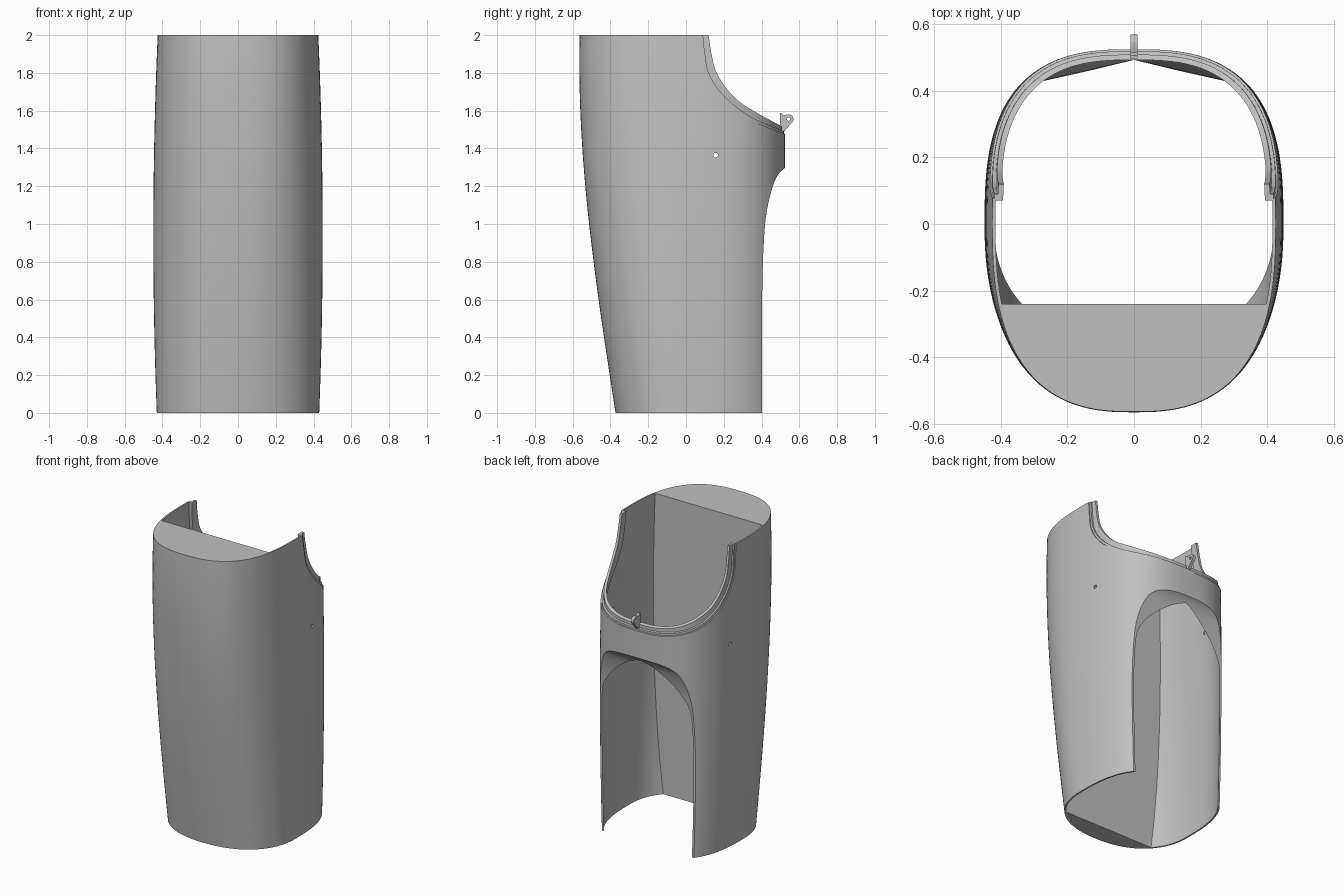
import bpy, bmesh, math
from mathutils import Vector

if "Cube" in bpy.data.objects:
    bpy.data.objects.remove(bpy.data.objects["Cube"])

grey = bpy.data.materials.new("neutral_grey")
grey.use_nodes = True
colour = (0.53, 0.53, 0.53, 1)
grey.diffuse_color = colour
grey.node_tree.nodes["Principled BSDF"].inputs["Base Color"].default_value = colour

SEGMENTS = 144
WALL = 0.01
BULKHEAD_Y = -0.24


def make_object(name, bm):
    bmesh.ops.recalc_face_normals(bm, faces=bm.faces)
    mesh = bpy.data.meshes.new(name)
    bm.to_mesh(mesh)
    bm.free()
    mesh.materials.append(grey)
    obj = bpy.data.objects.new(name, mesh)
    bpy.context.collection.objects.link(obj)
    return obj


def section(z, inset, gusset):
    """Rounded plan outline, squarer at the back and towards the top."""
    half_width = 0.43 + 0.039 * z - 0.0207 * z * z - inset
    front = 0.373 + 0.155 * z - 0.015 * z ** 3 - inset
    back = 0.524 - inset
    points = []
    for i in range(SEGMENTS):
        t = 2 * math.pi * i / SEGMENTS
        c, s = math.cos(t), math.sin(t)
        power = 2 / (2.8 if s > 0 else 2.25 + 0.18 * z)
        x = math.copysign(abs(c) ** power, c) * half_width
        y = math.copysign(abs(s) ** power, s) * (back if s > 0 else front)
        # flat gussets meet in a shallow vee behind the arch and fade out upwards
        if gusset:
            y = min(y, 0.49 - 0.225 * abs(x) + 0.25 * max(0, z - 1.27))
        points.append((x, y, z))
    return points


def loft(name, inset, z0, z1, gusset=False, clip=False):
    bm = bmesh.new()
    steps = 30
    rings = []
    for k in range(steps + 1):
        z = z0 + (z1 - z0) * k / steps
        rings.append([bm.verts.new(p) for p in section(z, inset, gusset)])
    for low, high in zip(rings, rings[1:]):
        for i in range(SEGMENTS):
            j = (i + 1) % SEGMENTS
            bm.faces.new((low[i], low[j], high[j], high[i]))
    bm.faces.new(rings[0][::-1])
    bm.faces.new(rings[-1])
    if clip:
        cut = bmesh.ops.bisect_plane(
            bm, geom=bm.verts[:] + bm.edges[:] + bm.faces[:],
            plane_co=(0, BULKHEAD_Y, 0), plane_no=(0, -1, 0), clear_outer=True)
        edges = [e for e in cut["geom_cut"] if isinstance(e, bmesh.types.BMEdge)]
        bmesh.ops.contextual_create(bm, geom=edges)
    return make_object(name, bm)


def prism(name, outline, half):
    """Extrude a side outline of (y, z) points across x."""
    bm = bmesh.new()
    face = bm.faces.new([bm.verts.new((-half, y, z)) for y, z in outline])
    moved = bmesh.ops.extrude_face_region(bm, geom=[face])["geom"]
    verts = [v for v in moved if isinstance(v, bmesh.types.BMVert)]
    bmesh.ops.translate(bm, verts=verts, vec=(2 * half, 0, 0))
    return make_object(name, bm)


def circle(y, z, radius, start=0, end=360, count=20):
    angles = [math.radians(start + (end - start) * i / count)
              for i in range(count + (end - start < 360))]
    return [(y + radius * math.cos(a), z + radius * math.sin(a)) for a in angles]


def smooth_curve(points, steps=6):
    """Catmull-Rom curve through the points."""
    p = [Vector(q) for q in points]
    p = [2 * p[0] - p[1]] + p + [2 * p[-1] - p[-2]]
    out = []
    for a, b, c, d in zip(p, p[1:], p[2:], p[3:]):
        for i in range(steps):
            t = i / steps
            out.append(0.5 * (2 * b + (c - a) * t + (2 * a - 5 * b + 4 * c - d) * t ** 2
                              + (3 * b - a - 3 * c + d) * t ** 3))
    return [tuple(q) for q in out + [p[-2]]]


def boolean(obj, cutter, operation="DIFFERENCE"):
    cutter.hide_render = True
    mod = obj.modifiers.new("cut", "BOOLEAN")
    mod.operation = operation
    mod.solver = "EXACT"
    mod.object = cutter
    bpy.context.view_layer.objects.active = obj
    bpy.ops.object.modifier_apply(modifier=mod.name)
    bpy.data.objects.remove(cutter)


def shade(obj):
    bpy.ops.object.select_all(action="DESELECT")
    obj.select_set(True)
    bpy.context.view_layer.objects.active = obj
    bpy.ops.object.shade_smooth_by_angle(angle=math.radians(30))


def rim_band(name, outer, inner, top, bottom):
    """Thin ring following the upper opening between two side curves."""
    band = loft(name, outer, 0, 2)
    boolean(band, prism("band_cutter", top + bottom[::-1], 1), "INTERSECT")
    boolean(band, loft("band_cavity", inner, -0.05, 2.05))
    shade(band)


# side curves of the two openings
rim = smooth_curve([(0.077, 2), (0.088, 1.9), (0.11, 1.79), (0.19, 1.67),
                    (0.335, 1.555), (0.53, 1.474)])
ledge_top = smooth_curve([(0.09, 2), (0.101, 1.9), (0.123, 1.793), (0.2, 1.68),
                          (0.342, 1.568), (0.53, 1.487)])
lip_top = smooth_curve([(0.12, 2), (0.135, 1.9), (0.167, 1.79), (0.257, 1.67),
                        (0.373, 1.59), (0.53, 1.505)])
lip_bottom = [(y - 0.006, z - 0.012) for y, z in rim]
lip_bottom[0] = (lip_bottom[0][0], 2)
arch = smooth_curve([(0.403, -0.1), (0.403, 0.6), (0.413, 0.92), (0.43, 1.08),
                     (0.463, 1.21), (0.495, 1.27), (0.535, 1.305)])

# shell with solid front and open back
shell = loft("shell", 0, 0, 2)
boolean(shell, loft("cavity", WALL, -0.05, 2.05, gusset=True, clip=True))
boolean(shell, prism("rim_cutter", [(rim[0][0], 2.1)] + rim + [(0.8, 1.474), (0.8, 2.1)], 1))
boolean(shell, prism("arch_cutter", arch + [(0.8, 1.305), (0.8, -0.1)], 1))
boolean(shell, prism("side_hole_cutter", circle(0.157, 1.365, 0.012), 1))
shade(shell)

# stepped lip inside the upper opening
rim_band("rim_ledge", 0.006, 0.018, ledge_top, lip_bottom)
rim_band("rim_lip", 0.016, 0.032, lip_top, lip_bottom)

# latch lug at the back centre
lug = prism("latch_lug", [(0.497, 1.49), (0.52, 1.49)] + circle(0.543, 1.555, 0.026, -50, 90, 10)
            + [(0.515, 1.575), (0.505, 1.587), (0.497, 1.587)], 0.01)
boolean(lug, prism("lug_hole_cutter", circle(0.543, 1.555, 0.009), 0.1))
shade(lug)
